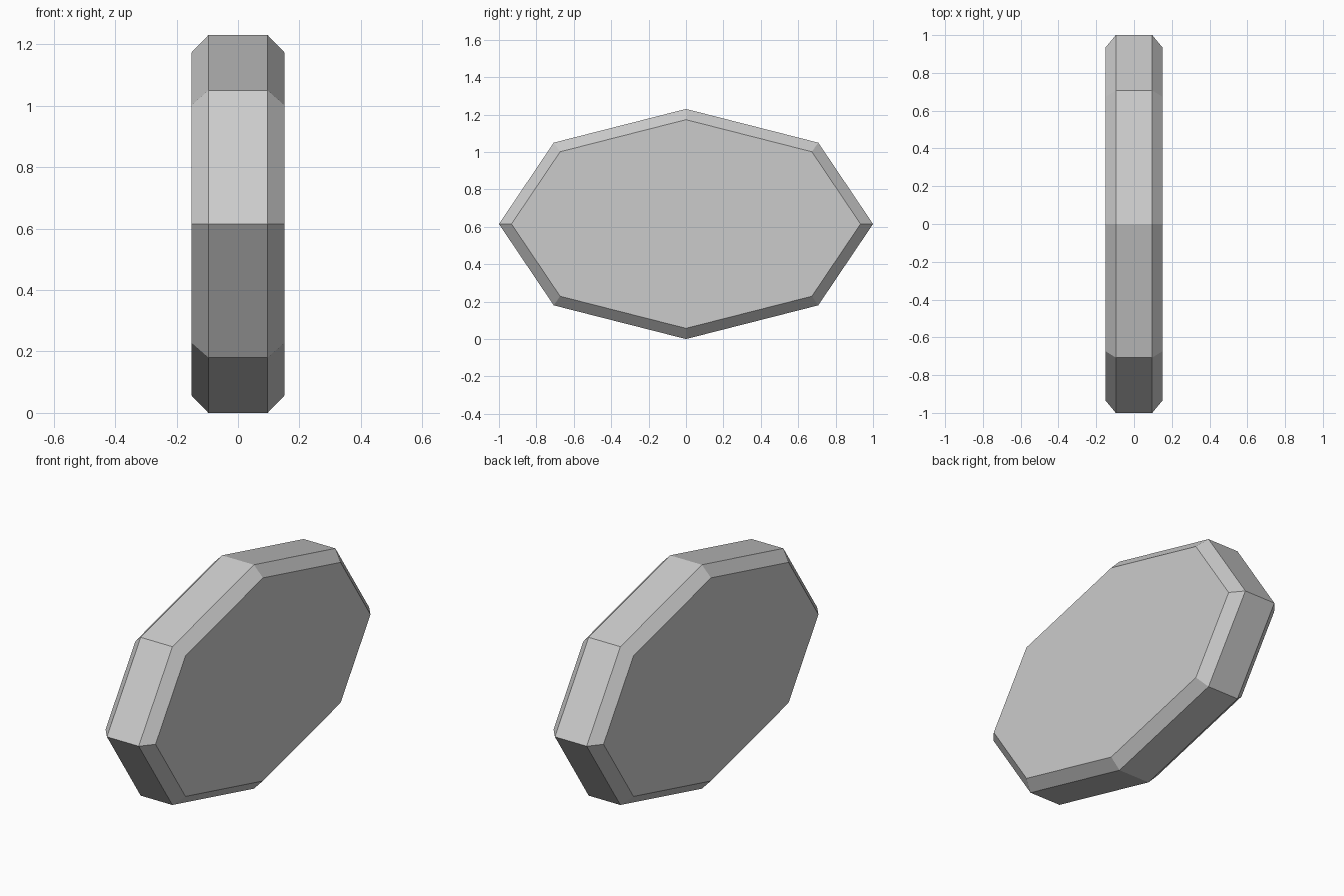
import bpy
from math import radians

if "Cube" in bpy.data.objects:
    bpy.data.objects.remove(bpy.data.objects["Cube"])

WIDTH, HEIGHT, CHAMFER = 0.304, 1.23, 0.0555

# Flattened octagonal disc lying along the x axis, corners at the extremes
bpy.ops.mesh.primitive_cylinder_add(vertices=8, radius=1, depth=WIDTH)
disc = bpy.context.object
disc.name = "octagonal_disc"
for v in disc.data.vertices:
    x, y, z = v.co
    v.co = (z, y, -x * HEIGHT / 2 + HEIGHT / 2)

# Chamfer only the rims of the two flat caps
bevel = disc.modifiers.new("rim_chamfer", "BEVEL")
bevel.width = CHAMFER
bevel.segments = 1
bevel.limit_method = 'ANGLE'
bevel.angle_limit = radians(80)
